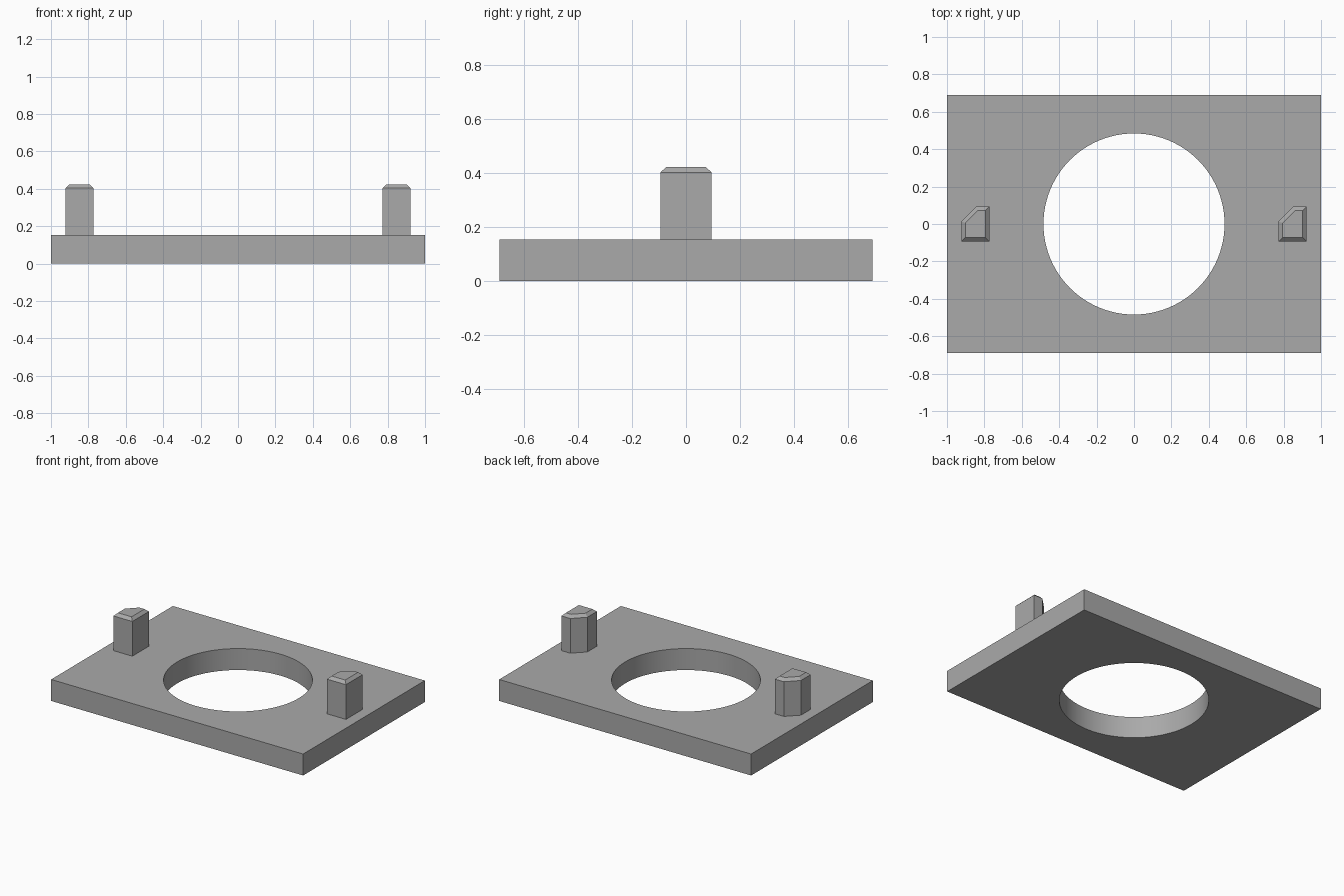
import bpy
import bmesh

default = bpy.data.objects.get("Cube")
if default:
    bpy.data.objects.remove(default, do_unlink=True)

PLATE_TOP = 0.154
PEG_SHOULDER = 0.403
PEG_TOP = 0.423
HOLE_RADIUS = 0.484

# Single grey material
grey = bpy.data.materials.new("plain grey")
grey.use_nodes = True
grey.diffuse_color = (0.4, 0.4, 0.4, 1)
grey.node_tree.nodes["Principled BSDF"].inputs["Base Color"].default_value = grey.diffuse_color


def new_object(name, bm):
    mesh = bpy.data.meshes.new(name)
    bmesh.ops.recalc_face_normals(bm, faces=bm.faces)
    bm.to_mesh(mesh)
    bm.free()
    mesh.materials.append(grey)
    obj = bpy.data.objects.new(name, mesh)
    bpy.context.collection.objects.link(obj)
    return obj


def prism(outline, bottom, top):
    """Extrude a flat outline upward; return the mesh and its top face."""
    bm = bmesh.new()
    base = bm.faces.new([bm.verts.new((x, y, bottom)) for x, y in outline])
    grown = bmesh.ops.extrude_face_region(bm, geom=[base], use_keep_orig=True)["geom"]
    cap = next(g for g in grown if isinstance(g, bmesh.types.BMFace))
    for v in cap.verts:
        v.co.z = top
    bmesh.ops.recalc_face_normals(bm, faces=bm.faces)
    return bm, cap


# Base plate
bm, _ = prism([(-1, -0.69), (1, -0.69), (1, 0.69), (-1, 0.69)], 0, PLATE_TOP)
plate = new_object("base_plate", bm)

# Round hole through the plate
bm = bmesh.new()
bmesh.ops.create_cone(bm, cap_ends=True, segments=96, depth=1,
                      radius1=HOLE_RADIUS, radius2=HOLE_RADIUS)
cutter = new_object("hole_cutter", bm)
cutter.hide_render = True
cut = plate.modifiers.new("round hole", "BOOLEAN")
cut.object = cutter
cut.operation = "DIFFERENCE"
cut.solver = "EXACT"
bpy.context.view_layer.objects.active = plate
plate.select_set(True)
bpy.ops.object.modifier_apply(modifier=cut.name)
bpy.data.objects.remove(cutter, do_unlink=True)
bpy.ops.object.shade_smooth_by_angle()

# Keyed pegs: one clipped corner, bevelled top, both facing the same way
half_x, half_y, clip = 0.075, 0.094, 0.08
outline = [(-half_x, -half_y), (half_x, -half_y), (half_x, half_y),
           (clip - half_x, half_y), (-half_x, half_y - clip)]
for name, x in (("right_peg", -0.848), ("left_peg", 0.848)):
    bm, cap = prism(outline, PLATE_TOP, PEG_SHOULDER)
    bmesh.ops.inset_region(bm, faces=[cap], thickness=0.021, use_even_offset=True)
    for v in cap.verts:
        v.co.z = PEG_TOP
    peg = new_object(name, bm)
    peg.location.x = x
